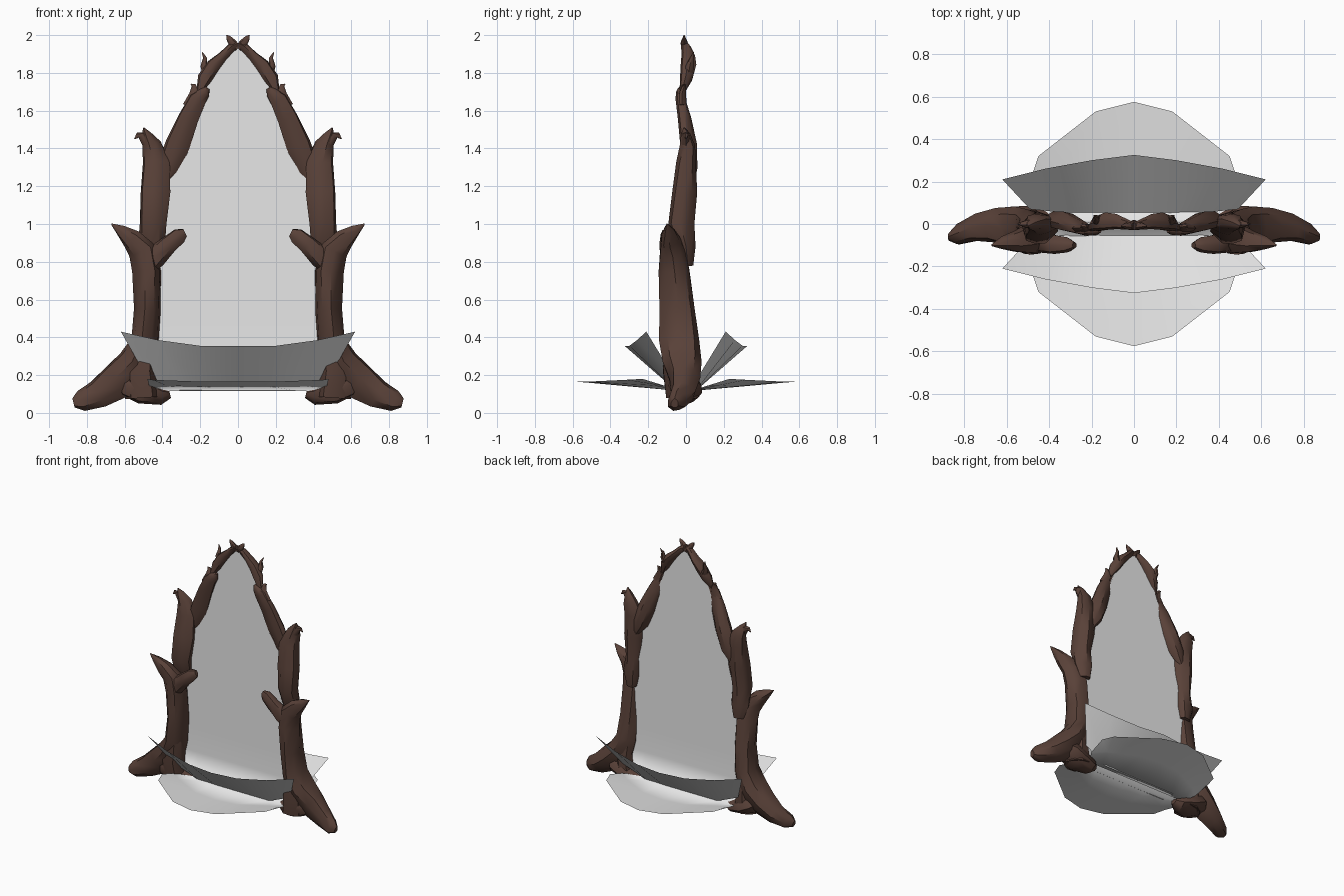
import bpy, math
from mathutils import Vector


def material(name, rgb):
    m = bpy.data.materials.new(name)
    m.diffuse_color = (*rgb, 1)
    return m


BARK = material("dark bark", (0.10, 0.053, 0.04))
VEIL = material("pale veil", (0.8, 0.8, 0.8))


def make(name, verts, faces, mat, angle):
    me = bpy.data.meshes.new(name)
    me.from_pydata(verts, [], faces)
    me.materials.append(mat)
    me.update()
    ob = bpy.data.objects.new(name, me)
    bpy.context.collection.objects.link(ob)
    bpy.ops.object.select_all(action='DESELECT')
    ob.select_set(True)
    bpy.context.view_layer.objects.active = ob
    bpy.ops.object.shade_smooth_by_angle(angle=math.radians(angle))
    return ob


def limb(name, path, sides=9):
    """Gnarled tube; path rows are x, y, z, radius in the xz plane, radius in y."""
    for mirror, label in ((1, "right"), (-1, "left")):
        verts, faces = [], []
        for i, (x, y, z, rn, ry) in enumerate(path):
            a, b = path[max(i - 1, 0)], path[min(i + 1, len(path) - 1)]
            t = Vector((b[0] - a[0], 0, b[2] - a[2])).normalized()
            n = Vector((t.z, 0, -t.x))
            for k in range(sides):
                ang = 2 * math.pi * k / sides
                bump = 1 + 0.09 * math.cos(3 * ang + 0.8 * i)
                p = Vector((x, y, z)) + n * rn * bump * math.cos(ang)
                p.y += ry * bump * math.sin(ang)
                verts.append((p.x * mirror, p.y, max(p.z, 0)))
        for i in range(len(path) - 1):
            for k in range(sides):
                j = (k + 1) % sides
                f = [i * sides + k, i * sides + j, (i + 1) * sides + j, (i + 1) * sides + k]
                faces.append(f if mirror > 0 else f[::-1])
        last = (len(path) - 1) * sides
        lo, hi = list(range(sides))[::-1], [last + k for k in range(sides)]
        faces += [lo, hi] if mirror > 0 else [lo[::-1], hi[::-1]]
        make(f"{label}_{name}", verts, faces, BARK, 38)


# Bark frame: overlapping limbs climbing to the apex
limb("root_and_trunk", [
    (0.87, -0.06, 0.05, 0.025, 0.02), (0.83, -0.05, 0.06, 0.055, 0.05),
    (0.74, -0.02, 0.10, 0.075, 0.065), (0.64, -0.01, 0.17, 0.10, 0.08),
    (0.545, -0.02, 0.26, 0.105, 0.10), (0.495, -0.03, 0.38, 0.075, 0.105),
    (0.48, -0.04, 0.55, 0.07, 0.095), (0.48, -0.06, 0.75, 0.075, 0.085),
    (0.50, -0.07, 0.86, 0.075, 0.07), (0.56, -0.085, 0.92, 0.055, 0.05),
    (0.62, -0.09, 0.965, 0.03, 0.03), (0.67, -0.10, 1.0, 0.003, 0.004)])
limb("inner_root", [
    (0.36, 0.0, 0.10, 0.02, 0.03), (0.40, 0.0, 0.09, 0.045, 0.065),
    (0.50, -0.01, 0.12, 0.075, 0.09), (0.58, -0.01, 0.16, 0.08, 0.085),
    (0.62, -0.01, 0.18, 0.05, 0.05)])
limb("root_collar", [
    (0.50, -0.02, 0.08, 0.09, 0.09), (0.51, -0.03, 0.22, 0.08, 0.10),
    (0.49, -0.04, 0.42, 0.06, 0.08)])
limb("inner_branch", [
    (0.50, -0.06, 0.74, 0.04, 0.05), (0.44, -0.08, 0.82, 0.06, 0.06),
    (0.37, -0.10, 0.89, 0.048, 0.045), (0.31, -0.10, 0.94, 0.042, 0.035),
    (0.28, -0.10, 0.955, 0.022, 0.015)])
limb("middle_limb", [
    (0.45, 0.01, 0.78, 0.04, 0.03), (0.455, 0.0, 0.88, 0.07, 0.05),
    (0.45, -0.03, 1.0, 0.07, 0.07), (0.44, -0.01, 1.17, 0.08, 0.065),
    (0.435, 0.0, 1.33, 0.075, 0.05), (0.46, 0.01, 1.42, 0.052, 0.04),
    (0.485, 0.0, 1.475, 0.025, 0.025), (0.50, -0.01, 1.51, 0.003, 0.004)])
limb("middle_thorn", [
    (0.46, 0.0, 1.40, 0.03, 0.03), (0.505, 0.0, 1.47, 0.025, 0.02),
    (0.53, 0.0, 1.47, 0.014, 0.01), (0.548, 0.0, 1.45, 0.002, 0.002)])
limb("upper_limb", [
    (0.41, 0.02, 1.20, 0.025, 0.02), (0.37, 0.02, 1.29, 0.06, 0.04),
    (0.32, 0.01, 1.42, 0.065, 0.045), (0.265, -0.01, 1.56, 0.055, 0.035),
    (0.215, -0.03, 1.66, 0.048, 0.025), (0.175, -0.03, 1.70, 0.03, 0.02),
    (0.16, -0.03, 1.72, 0.01, 0.01)])
limb("upper_thorn", [
    (0.25, -0.02, 1.62, 0.04, 0.025), (0.225, -0.02, 1.69, 0.03, 0.02),
    (0.235, -0.01, 1.735, 0.012, 0.01), (0.25, -0.01, 1.74, 0.003, 0.003)])
limb("crown_limb", [
    (0.205, -0.02, 1.70, 0.015, 0.015), (0.175, 0.0, 1.77, 0.038, 0.035),
    (0.13, 0.01, 1.84, 0.036, 0.042), (0.08, 0.01, 1.89, 0.026, 0.035),
    (0.035, 0.0, 1.935, 0.024, 0.025), (0.0, -0.01, 1.955, 0.018, 0.018)])
limb("crown_thorn", [
    (0.155, 0.01, 1.79, 0.03, 0.03), (0.18, 0.02, 1.84, 0.018, 0.022),
    (0.175, 0.03, 1.88, 0.01, 0.012), (0.19, 0.04, 1.91, 0.002, 0.002)])
limb("apex_thorn", [
    (0.0, 0.0, 1.93, 0.018, 0.02), (0.03, -0.01, 1.96, 0.022, 0.018),
    (0.05, -0.01, 1.985, 0.014, 0.008), (0.06, -0.01, 2.0, 0.003, 0.003)])


def sheet(name, rows, side):
    """Grid from rows of equal length, seen from the inside/top; side -1 is front."""
    w = len(rows[0])
    verts = [(x, y * -side * -1, z) for row in rows for x, y, z in row]
    faces = []
    for i in range(len(rows) - 1):
        for k in range(w - 1):
            f = [i * w + k, i * w + k + 1, (i + 1) * w + k + 1, (i + 1) * w + k]
            faces.append(f if side < 0 else f[::-1])
    return make(name, verts, faces, VEIL, 180)


COLS = (-1, -0.75, -0.4, 0, 0.4, 0.75, 1)
# Veil half width by height
VEIL_W = ((0.30, 0.46), (0.50, 0.47), (0.9, 0.45), (1.2, 0.39), (1.4, 0.31),
          (1.6, 0.225), (1.72, 0.18), (1.85, 0.10), (1.95, 0.01))
# Outer edges of the flat apron and of the raised flap
APRON = [(-0.48, 0.23, 0.18), (-0.45, 0.32, 0.175), (-0.18, 0.53, 0.165), (0, 0.575, 0.165),
         (0.18, 0.53, 0.165), (0.45, 0.32, 0.175), (0.48, 0.23, 0.18)]
FLAP = [(-0.62, 0.21, 0.43), (-0.42, 0.26, 0.385), (-0.2, 0.30, 0.355), (0, 0.325, 0.355),
        (0.2, 0.30, 0.355), (0.42, 0.26, 0.385), (0.62, 0.21, 0.43)]

for side, label in ((-1, "front"), (1, "back")):
    # Veil flowing smoothly into the flat apron
    base = [(0.42 * c, 0.02, 0.115) for c in COLS]
    mid = [((a[0] + b[0]) / 2, (a[1] + b[1]) / 2, (a[2] + b[2]) / 2) for a, b in zip(base, APRON)]
    mid[0], mid[-1] = (-0.47, 0.10, 0.14), (0.47, 0.10, 0.14)
    veil = [[(w * c, 0.004, z) for c in COLS] for z, w in VEIL_W]
    sheet(f"{label}_veil_and_apron", [APRON, mid, base] + veil, side)
    # Raised flap leaning outward
    foot = [(0.40 * c, 0.05, 0.115) for c in COLS]
    foot[0], foot[-1] = (-0.49, 0.07, 0.2), (0.49, 0.07, 0.2)
    sheet(f"{label}_flap", [FLAP, foot], side)
